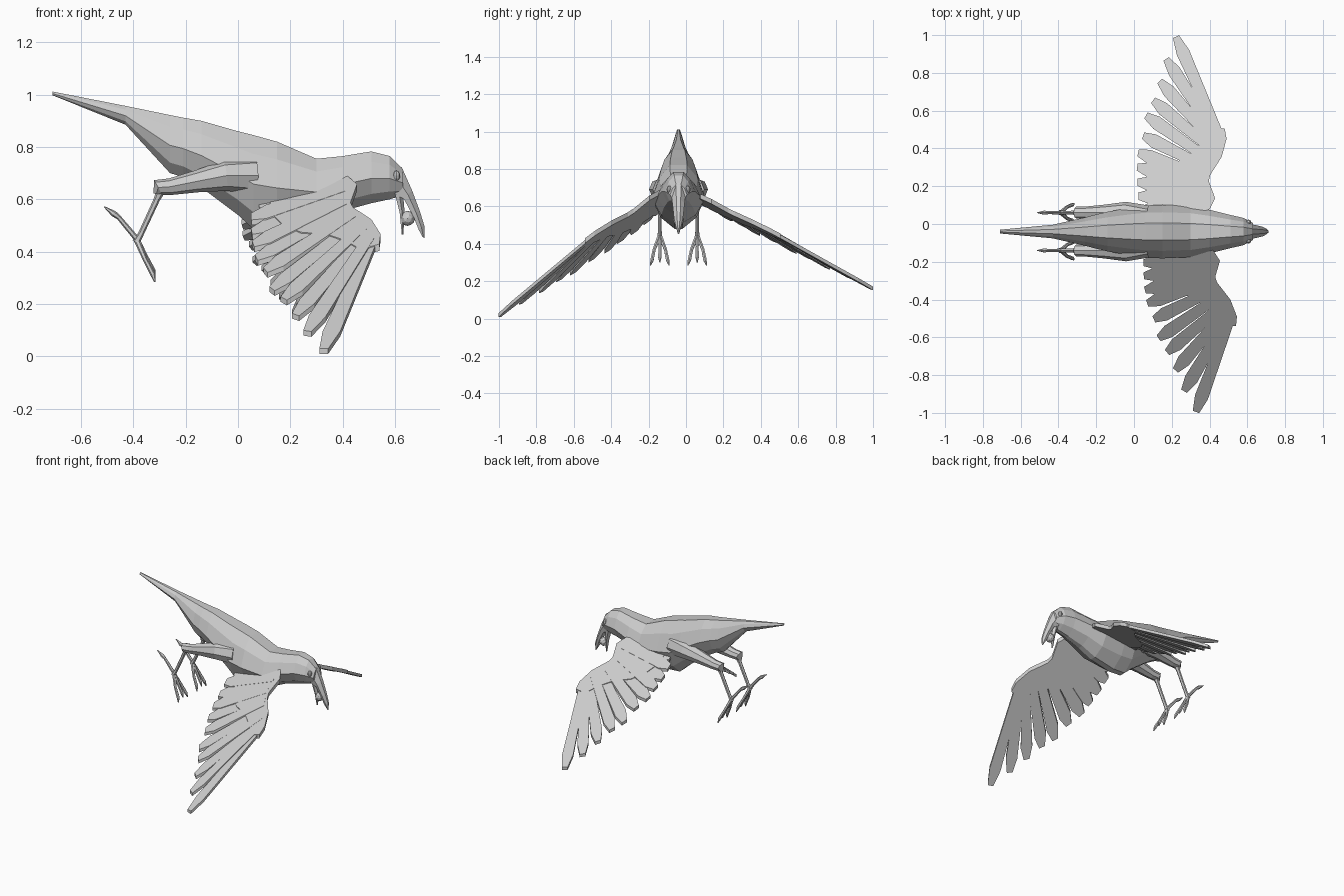
import bpy, bmesh, math
from mathutils import Vector

if "Cube" in bpy.data.objects:
    bpy.data.objects.remove(bpy.data.objects["Cube"])

CY = -0.04  # the bird's mid plane

grey = bpy.data.materials.new("plain grey")
grey.diffuse_color = (0.6, 0.6, 0.6, 1)
grey.use_nodes = True
grey.node_tree.nodes["Principled BSDF"].inputs["Base Color"].default_value = grey.diffuse_color


def finish(name, bm):
    bmesh.ops.recalc_face_normals(bm, faces=bm.faces)
    me = bpy.data.meshes.new(name)
    bm.to_mesh(me)
    bm.free()
    me.materials.append(grey)
    ob = bpy.data.objects.new(name, me)
    bpy.context.collection.objects.link(ob)
    return ob


def skin(bm, rings):
    rows = [[bm.verts.new(p) for p in r] for r in rings]
    n = len(rows[0])
    for a, b in zip(rows, rows[1:]):
        for i in range(n):
            j = (i + 1) % n
            bm.faces.new((a[i], a[j], b[j], b[i]))
    bm.faces.new(rows[0])
    bm.faces.new(rows[-1][::-1])


def loft(name, stations, section):
    """Stations: upper (x, z), lower (x, z), half width. Section: (side, height)."""
    loop = section + [(-u, t) for u, t in reversed(section) if u > 0]
    bm = bmesh.new()
    skin(bm, [[(x0 + (x1 - x0) * t, CY + w * u, z0 + (z1 - z0) * t) for u, t in loop]
              for x1, z1, x0, z0, w in stations])
    return finish(name, bm)


def tube(bm, path, radii, sides=6):
    pts = [Vector(p) for p in path]
    rings = []
    for i, p in enumerate(pts):
        d = (pts[min(i + 1, len(pts) - 1)] - pts[max(i - 1, 0)]).normalized()
        a = d.cross(Vector((0, 1, 0))).normalized()
        b = d.cross(a)
        rings.append([p + radii[i] * (a * math.cos(t) + b * math.sin(t))
                      for t in (2 * math.pi * k / sides for k in range(sides))])
    skin(bm, rings)


# body, tail and head: x, top z, bottom z, half width
body = [(-0.71, 1.012, 0.998, 0.010), (-0.43, 0.957, 0.885, 0.036),
        (-0.26, 0.922, 0.70, 0.075), (-0.21, 0.912, 0.685, 0.088),
        (-0.14, 0.90, 0.645, 0.105), (0.0, 0.86, 0.54, 0.13),
        (0.06, 0.845, 0.485, 0.138), (0.15, 0.82, 0.48, 0.142),
        (0.30, 0.755, 0.51, 0.135), (0.40, 0.765, 0.555, 0.115),
        (0.51, 0.783, 0.585, 0.088), (0.58, 0.765, 0.60, 0.072),
        (0.63, 0.715, 0.615, 0.045)]
loft("body", [(x, zt, x, zb, w) for x, zt, zb, w in body],
     [(0.32, 1), (0.72, 0.80), (1, 0.48), (0.68, 0.18), (0.15, 0)])

# beak halves
beak_section = [(0.35, 1), (1, 0.5), (0.8, 0)]
loft("upper_beak", [(.625, .725, .60, .62, .04), (.665, .635, .635, .60, .033),
                    (.695, .555, .67, .535, .025), (.712, .50, .69, .485, .015),
                    (.712, .452, .706, .455, .004)], beak_section)
loft("lower_beak", [(.63, .635, .60, .62, .03), (.637, .55, .618, .55, .02),
                    (.632, .465, .626, .465, .005)], beak_section)

# berry held in the beak
bm = bmesh.new()
bmesh.ops.create_icosphere(bm, subdivisions=2, radius=0.029)
bmesh.ops.translate(bm, verts=bm.verts, vec=(0.648, CY, 0.527))
finish("berry", bm)

for side, label in ((1, "left"), (-1, "right")):
    # eye
    bm = bmesh.new()
    bmesh.ops.create_uvsphere(bm, u_segments=8, v_segments=6, radius=1)
    bmesh.ops.scale(bm, verts=bm.verts, vec=(0.014, 0.014, 0.02))
    bmesh.ops.translate(bm, verts=bm.verts, vec=(0.606, CY + side * 0.05, 0.69))
    finish(label + "_eye", bm)

    # feathered thigh
    y = CY + side * 0.1
    bm = bmesh.new()
    tube(bm, [(0.06, y - side * .03, 0.69), (-0.05, y, 0.69), (-0.16, y, 0.668),
              (-0.26, y, 0.648), (-0.305, y, 0.645), (-0.312, y, 0.62)],
         [0.07, 0.058, 0.042, 0.032, 0.032, 0.012], 8)
    finish(label + "_thigh", bm)

    # shank and toes
    bm = bmesh.new()
    tube(bm, [(-0.29, y, 0.645), (-0.31, y, 0.60), (-0.37, y, 0.47), (-0.39, y, 0.435)],
         [0.02, 0.012, 0.011, 0.015])
    tube(bm, [(-0.38, y, 0.44), (-0.455, y, 0.53), (-0.475, y, 0.545), (-0.512, y, 0.572)],
         [0.011, 0.009, 0.012, 0.002])
    for spread in (-1, 0, 1):
        drop = 0.0 if spread else 0.03
        tube(bm, [(-0.387, y, 0.445), (-0.355, y + spread * .03, 0.37 + drop / 2),
                  (-0.325, y + spread * .042, 0.312 + drop / 2),
                  (-0.318, y + spread * .05, 0.285 + drop / 2)],
             [0.012, 0.009, 0.010, 0.003])
    finish(label + "_foot", bm)


# wings: laid out in plan as (x, distance from mid plane), then tilted onto each side
def place_right(x, s, h):
    y = CY - s
    return (x, y, 0.665 + 0.29 * (x - 0.4) + 0.735 * (y + 0.15) + h)


def place_left(x, s, h):
    x, y = x - 0.01 - 0.1 * s, -0.03 + 1.07 * s
    return (x, y, 0.655 + 0.10 * (x - 0.4) - 0.515 * (y - 0.08) + h)


def slab(bm, outline, place, low, high):
    skin(bm, [[place(x, s, h) for x, s in outline] for h in (low, high)])


arm = [(.30, .07), (.42, .10), (.455, .155), (.43, .24), (.44, .27), (.51, .36),
       (.545, .45), (.54, .50), (.47, .50), (.41, .43), (.34, .37), (.24, .32),
       (.17, .25), (.13, .18), (.12, .09)]
# feather base and tip
feathers = [(.508, .47, .328, .955), (.50, .45, .265, .845), (.49, .42, .22, .735),
            (.475, .385, .175, .64), (.455, .34, .13, .565), (.44, .30, .105, .465),
            (.42, .26, .07, .38), (.41, .22, .058, .31), (.41, .185, .052, .235),
            (.41, .15, .05, .165), (.40, .11, .08, .105)]

for place, label in ((place_left, "left"), (place_right, "right")):
    bm = bmesh.new()
    slab(bm, arm, place, -0.016, 0.010)
    finish(label + "_wing_arm", bm)

    bm = bmesh.new()
    for i, (bx, bs, tx, ts) in enumerate(feathers):
        base, tip = Vector((bx, bs)), Vector((tx, ts))
        d = (tip - base).normalized()
        n = Vector((-d.y, d.x))
        w = 0.036
        mid = base.lerp(tip, 0.84)
        outline = [base + n * .024, mid + n * w, tip + n * .018,
                   tip - n * .018, mid - n * w, base - n * .024]
        lift = 0.003 if i % 2 else -0.002
        slab(bm, outline, place, lift - 0.012, lift + 0.008)
    finish(label + "_flight_feathers", bm)
